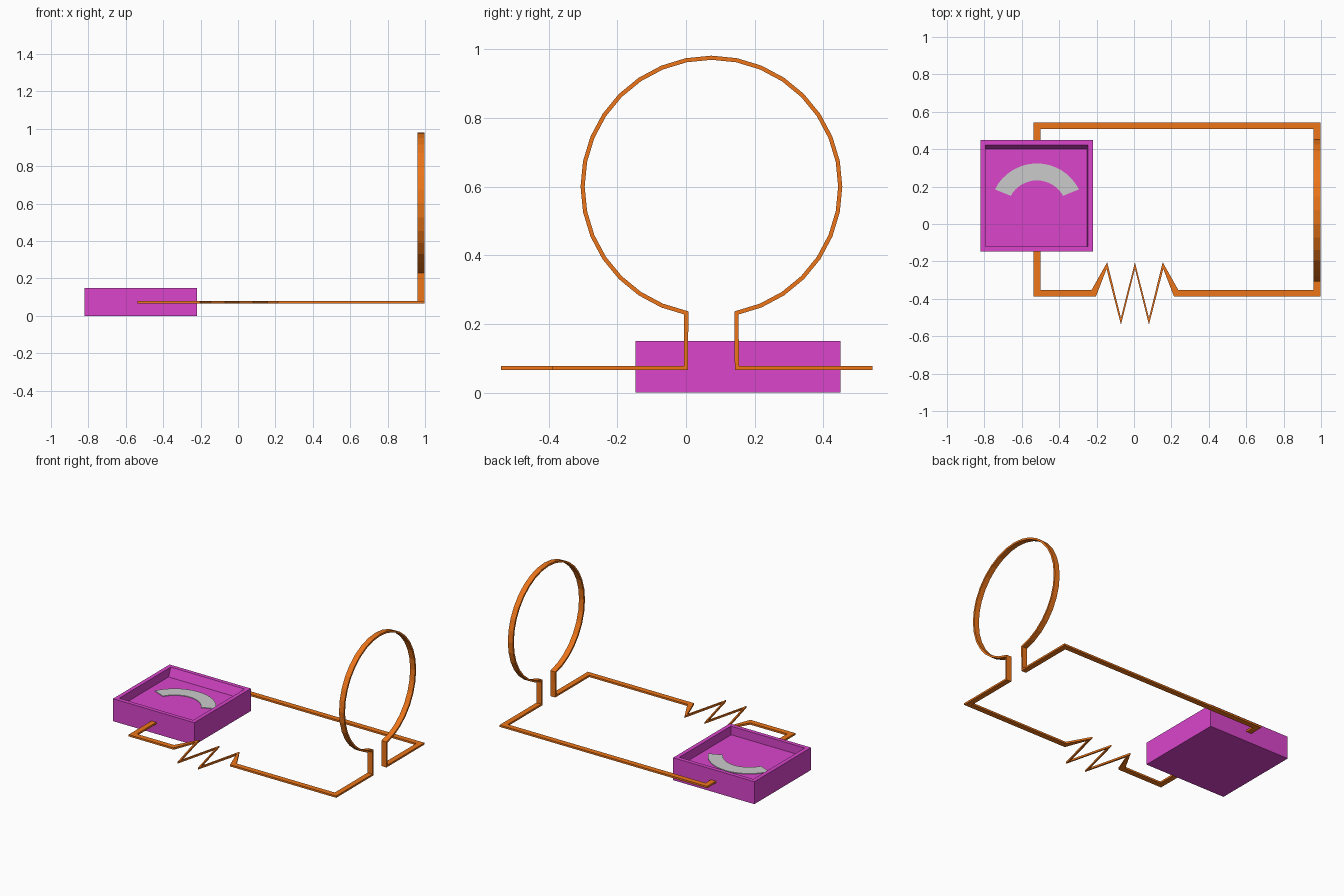
import bpy, bmesh, math
from mathutils import Vector as V

if "Cube" in bpy.data.objects:
    bpy.data.objects.remove(bpy.data.objects["Cube"])


def material(name, rgb):
    m = bpy.data.materials.new(name)
    m.diffuse_color = (*rgb, 1)
    m.use_nodes = True
    m.node_tree.nodes["Principled BSDF"].inputs["Base Color"].default_value = m.diffuse_color
    return m


def make(name, verts, faces, mat=None):
    me = bpy.data.meshes.new(name)
    me.from_pydata([tuple(v) for v in verts], [], faces)
    bm = bmesh.new()
    bm.from_mesh(me)
    bmesh.ops.recalc_face_normals(bm, faces=bm.faces)
    bm.to_mesh(me)
    bm.free()
    ob = bpy.data.objects.new(name, me)
    bpy.context.collection.objects.link(ob)
    if mat:
        me.materials.append(mat)
    return ob


purple = material("purple", (0.70, 0.06, 0.60))
copper = material("copper", (0.85, 0.18, 0.01))

# Meter case: closed box with a recessed dial floor, skinned from stacked rectangles
rings = [(-.82, -.22, -.147, .45, 0), (-.82, -.22, -.147, .45, .15),
         (-.793, -.247, -.12, .423, .15), (-.793, -.25, -.12, .40, .093)]
verts, faces = [], [(3, 2, 1, 0), (12, 13, 14, 15)]
for x0, x1, y0, y1, z in rings:
    verts += [(x0, y0, z), (x1, y0, z), (x1, y1, z), (x0, y1, z)]
for r in range(3):
    for k in range(4):
        a, b = r * 4 + k, r * 4 + (k + 1) % 4
        faces.append((a, b, b + 4, a + 4))
make("meter_case", verts, faces, purple)

# Dial scale: thin grey arc band on the floor of the recess
N, verts = 16, []
for i in range(N + 1):
    t = i / N
    for r, a0 in ((.251, 26.5), (.160, 29)):
        a = math.radians(a0 + (180 - 2 * a0) * t)
        for z in (.092, .097):
            verts.append((-.519 + r * math.cos(a), .073 + r * math.sin(a), z))
faces = [(0, 1, 3, 2), (4 * N, 4 * N + 2, 4 * N + 3, 4 * N + 1)]
for i in range(N):
    for a, b in ((0, 1), (1, 3), (3, 2), (2, 0)):
        faces.append((4 * i + a, 4 * i + b, 4 * i + 4 + b, 4 * i + 4 + a))
make("dial_scale", verts, faces)

# Wire path: lead, zigzag resistor, riser, 32-sided loop open at the bottom, return lead
XR, Z, R, CY, CZ = .979, .072, .375, .074, .6
path = [V((-.518, -.12, Z)), V((-.518, -.37, Z)), V((-.215, -.37, Z))]
path += [V((.005 + .075 * (i - 2), -.52 if i % 2 else -.222, Z)) for i in range(5)]
path += [V((.225, -.37, Z)), V((XR, -.37, Z)), V((XR, 0, Z))]
for i in range(1, 32):
    a = math.tau * i / 32
    path.append(V((XR, CY - R * math.sin(a), CZ - R * math.cos(a))))
path += [V((XR, 2 * CY, Z)), V((XR, .525, Z)), V((-.518, .525, Z)), V((-.518, .42, Z))]

# Flat ribbon swept along the path with mitred corners
HALF_W, HALF_T = .018, .006
frames = []
for p, q in zip(path, path[1:]):
    t = (q - p).normalized()
    left = V((-1, 0, 0)) if p.x > .9 and q.x > .9 else V((0, 0, 1)).cross(t)
    frames.append((left, t.cross(left)))


def miter(a, b, size):
    d = a.dot(b)
    if d < -.5:                      # sharp zigzag tips keep a plain section
        return (a + b).normalized() * size
    return (a + b) / (1 + d) * size


verts, faces = [], []
for i, p in enumerate(path):
    f0, f1 = frames[max(i - 1, 0)], frames[min(i, len(frames) - 1)]
    w, u = miter(f0[0], f1[0], HALF_W), miter(f0[1], f1[1], HALF_T)
    verts += [p - w - u, p + w - u, p + w + u, p - w + u]
for i in range(len(path) - 1):
    for k in range(4):
        a, b = 4 * i + k, 4 * i + (k + 1) % 4
        faces.append((a, b, b + 4, a + 4))
n = len(verts)
faces += [(3, 2, 1, 0), (n - 4, n - 3, n - 2, n - 1)]
make("circuit_wire", verts, faces, copper)
